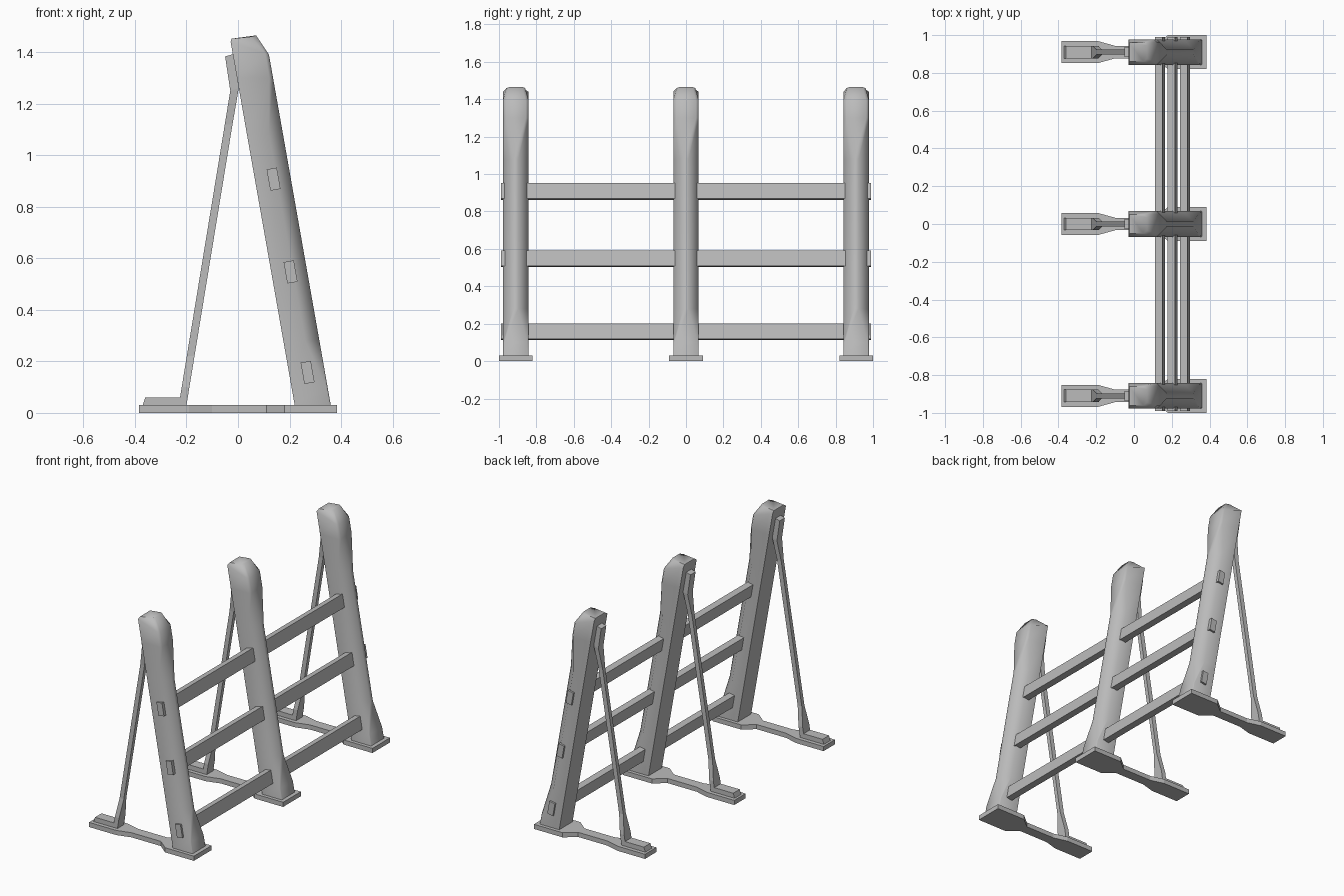
import bpy, bmesh, math

cube = bpy.data.objects.get("Cube")
if cube:
    bpy.data.objects.remove(cube, do_unlink=True)

grey = bpy.data.materials.new("plain_grey")
grey.use_nodes = True
grey.diffuse_color = (0.5, 0.5, 0.5, 1)
grey.node_tree.nodes["Principled BSDF"].inputs["Base Color"].default_value = (0.5, 0.5, 0.5, 1)

LEAN = math.radians(10)
SLOPE = math.tan(LEAN)
BASE = 0.03
HALF = 0.068


def loft(name, rings, y, smooth_angle=None):
    """Skin a closed solid through rings with equal point counts."""
    bm = bmesh.new()
    loops = [[bm.verts.new(p) for p in ring] for ring in rings]
    for a, b in zip(loops, loops[1:]):
        for i in range(len(a)):
            j = (i + 1) % len(a)
            bm.faces.new((a[i], a[j], b[j], b[i]))
    bm.faces.new(loops[0][::-1])
    bm.faces.new(loops[-1])
    bmesh.ops.recalc_face_normals(bm, faces=bm.faces)
    mesh = bpy.data.meshes.new(name)
    bm.to_mesh(mesh)
    bm.free()
    mesh.materials.append(grey)
    obj = bpy.data.objects.new(name, mesh)
    obj.location.y = y
    bpy.context.collection.objects.link(obj)
    if smooth_angle:
        bpy.ops.object.select_all(action='DESELECT')
        obj.select_set(True)
        bpy.context.view_layer.objects.active = obj
        bpy.ops.object.shade_smooth_by_angle(angle=math.radians(smooth_angle))
    return obj


def post_ring(z_back, z_front, cut):
    """Leaning section: square at the back, corners cut by `cut` at the front."""
    xb = 0.22 - SLOPE * (z_back - BASE)
    xf = 0.36 - SLOPE * (z_front - BASE)
    t = cut / (xf - xb)
    zc = z_front + (z_back - z_front) * t
    return [(xb, -HALF, z_back), (xf - cut, -HALF, zc), (xf, cut - HALF, z_front),
            (xf, HALF - cut, z_front), (xf - cut, HALF, zc), (xb, HALF, z_back)]


def post(y):
    rings = [post_ring(z, z, c) for z, c in
             ((BASE, 0.004), (0.1, 0.006), (0.28, 0.055), (1.08, 0.055), (1.3, 0.015))]
    rings.append(post_ring(1.44, 1.39, 0.015))
    # domed cap
    rings.append([(-0.025, -0.05, 1.452), (0.05, -0.05, 1.46), (0.07, -0.035, 1.465),
                  (0.07, 0.035, 1.465), (0.05, 0.05, 1.46), (-0.025, 0.05, 1.452)])
    return loft("post", rings, y, 62)


def strut(y):
    def ring(xl, zl, xr, zr, w):
        return [(xl, -w, zl), (xr, -w, zr), (xr, w, zr), (xl, w, zl)]

    def shaft(z, w):
        return ring(-0.225 + (z - 0.06) * 0.164, z, -0.2 + (z - BASE) * 0.164, z, w)

    return loft("back_strut", [
        ring(-0.36, 0.06, -0.37, BASE, 0.033),      # foot pad
        ring(-0.225, 0.06, -0.2, BASE, 0.033),
        shaft(0.1, 0.033), shaft(0.22, 0.013), shaft(1.12, 0.013),
        ring(-0.03, 1.25, 0.003, 1.26, 0.026),      # head resting on the post
        ring(-0.05, 1.383, -0.02, 1.392, 0.026)], y)


def foot(y):
    stations = ((-0.385, 0.058), (-0.19, 0.058), (-0.1, 0.033),
                (0.11, 0.033), (0.18, 0.09), (0.385, 0.09))
    return loft("foot_plate", [[(x, -w, 0), (x, w, 0), (x, w, BASE), (x, -w, BASE)]
                               for x, w in stations], y)


for y in (-0.91, 0, 0.91):
    post(y)
    strut(y)
    foot(y)

# cross rails running through all posts
for x, z in ((0.138, 0.907), (0.204, 0.547), (0.27, 0.157)):
    w, h = 0.02, 0.042
    rail = loft("rail", [[(-w, y, -h), (w, y, -h), (w, y, h), (-w, y, h)]
                         for y in (-0.99, 0.99)], 0)
    rail.location = (x, 0, z)
    rail.rotation_euler.y = -LEAN
